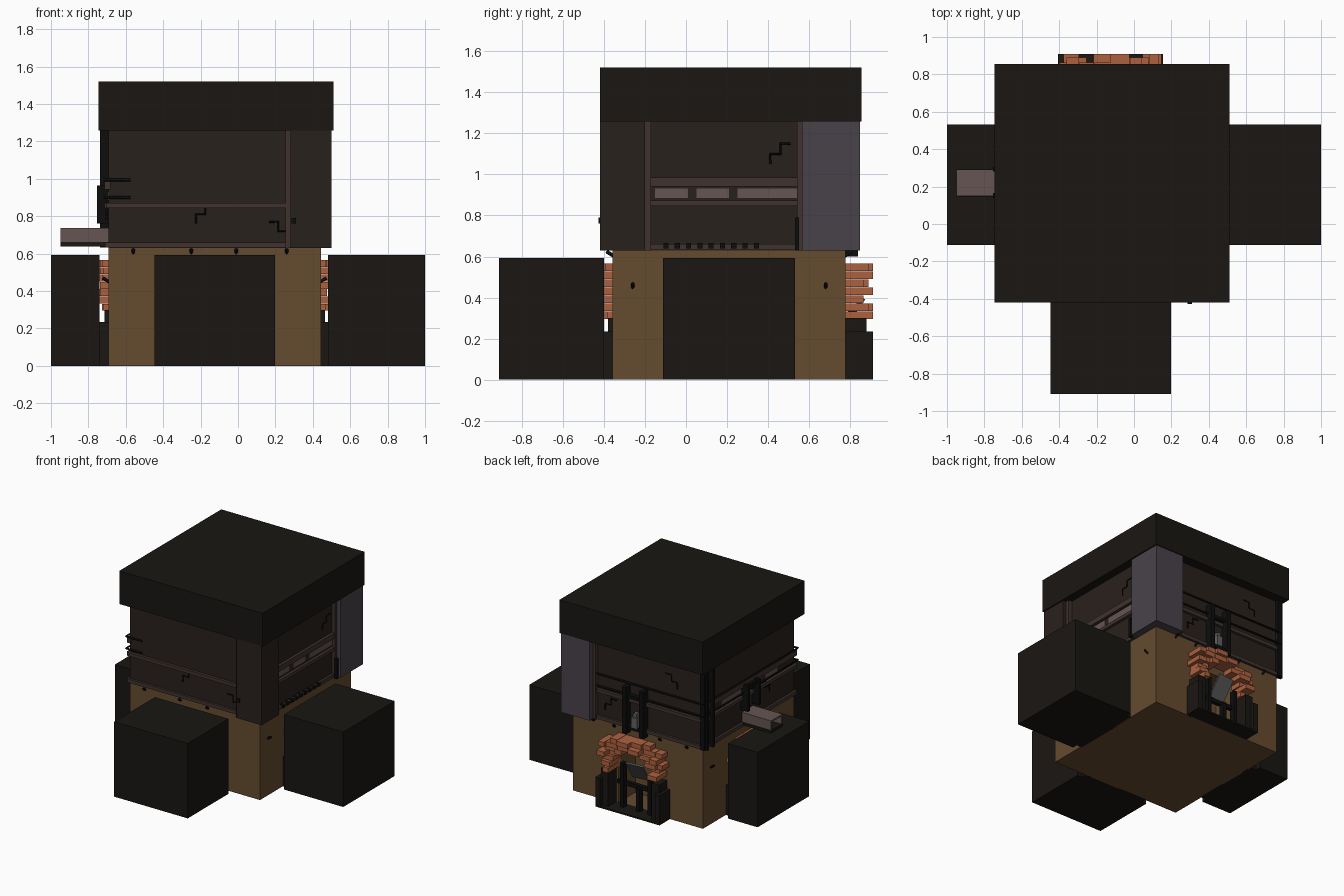
import bpy, bmesh, random
from mathutils import Vector, Matrix

if "Cube" in bpy.data.objects:
    bpy.data.objects.remove(bpy.data.objects["Cube"])

random.seed(4)
CX, CY, H = -0.125, 0.21, 0.568          # tower centre and half width
COL = dict(black=(.004, .004, .004), dark=(.010, .008, .006), wall=(.022, .015, .012),
           trim=(.05, .032, .027), earth=(.13, .07, .028), brick=(.42, .12, .05),
           pale=(.065, .055, .068), pink=(.13, .09, .085), metal=(.12, .12, .12))
MATS = {}
for n, c in COL.items():
    MATS[n] = bpy.data.materials.new(n)
    MATS[n].diffuse_color = (*c, 1)


def build(name, color, boxes):
    """One object from boxes (x0, x1, y0, y1, z0, z1)."""
    bm = bmesh.new()
    for x0, x1, y0, y1, z0, z1 in boxes:
        m = Matrix.Translation(((x0 + x1) / 2, (y0 + y1) / 2, (z0 + z1) / 2))
        m = m @ Matrix.Diagonal((abs(x1 - x0), abs(y1 - y0), abs(z1 - z0), 1))
        bmesh.ops.create_cube(bm, size=1, matrix=m)
    me = bpy.data.meshes.new(name)
    bm.to_mesh(me)
    bm.free()
    ob = bpy.data.objects.new(name, me)
    bpy.context.collection.objects.link(ob)
    me.materials.append(MATS[color])
    return ob


def at(side, u, d, z):
    """Wall coordinates: u along the wall, d outward from the tower centre."""
    return {'front': (CX + u, CY - d, z), 'back': (CX + u, CY + d, z),
            'right': (CX + d, CY + u, z), 'left': (CX - d, CY + u, z)}[side]


def wb(side, u0, u1, d0, d1, z0, z1):
    a, b = at(side, u0, d0, z0), at(side, u1, d1, z1)
    return (a[0], b[0], a[1], b[1], z0, z1)


def pipe(name, pts, r, color='black'):
    cu = bpy.data.curves.new(name, 'CURVE')
    cu.dimensions = '3D'
    cu.bevel_depth, cu.bevel_resolution, cu.use_fill_caps = r, 0, True
    sp = cu.splines.new('POLY')
    sp.points.add(len(pts) - 1)
    for p, q in zip(sp.points, pts):
        p.co = (*q, 1)
    ob = bpy.data.objects.new(name, cu)
    bpy.context.collection.objects.link(ob)
    cu.materials.append(MATS[color])


# lower block with the back doorway cut out
base = build('lower_block', 'earth', [(CX - H, CX + H, CY - H, CY + H, 0, .63)])
cutter = build('doorway_cutter', 'black', [wb('back', -.17, .17, .36, .8, .012, .43)])
cutter.hide_render = True
cutter.hide_viewport = True
cutter.display_type = 'WIRE'
mod = base.modifiers.new('doorway', 'BOOLEAN')
mod.object, mod.solver = cutter, 'EXACT'

# upper walls, roof and corner pillars
build('upper_walls', 'wall', [(CX - H, CX + H, CY - H, CY + H, .63, 1.27)])
build('roof_block', 'dark', [(-.745, .51, -.42, .855, 1.258, 1.52)])
build('front_corner_pillar', 'wall', [(.28, .50, -.418, -.20, .63, 1.26)])
build('back_corner_pillar', 'pale', [(.25, .50, .565, .848, .63, 1.26)])

# covered passages on three sides
build('front_passage', 'dark', [wb('front', -.322, .322, .61, 1.12, 0, .593)])
build('right_passage', 'dark', [wb('right', -.322, .322, .605, 1.125, 0, .593)])
build('left_passage', 'dark', [wb('left', -.322, .322, .615, .875, 0, .593)])

# stepped brick surrounds, dark door posts and threshold on all four sides
for side in ('front', 'right', 'left', 'back'):
    out = .70 if side == 'back' else .62
    bricks = []
    for r in range(7):
        z0 = .295 + r * .039
        outer = (.22, .27, .25, .275, .24, .26, .17)[r]
        inner = (.17, .17, .16, .13, .07, 0, 0)[r]
        for s in (-1, 1):
            u = inner
            while u < outer - .03:
                w = min(random.uniform(.06, .11), outer - u)
                d = out - random.choice((0, .02, .045, .065)) * (out - H) / .13
                bricks.append(wb(side, s * u, s * (u + w - .003), H - .02, d, z0, z0 + .037))
                u += w
    build(side + '_brick_surround', 'brick', bricks)
    build(side + '_door_posts', 'dark', [wb(side, s * a, s * b, H - .01, d, 0, h)
          for s in (-1, 1) for a, b, d, h in ((.19, .255, out - .03, .30), (.24, .28, out, .235))]
          + [wb(side, -.28, .28, H - .01, out, 0, .012)])

# fittings inside the back doorway
build('doorway_rails', 'black', [wb('back', u, u + .03, .58, .62, .01, h)
      for u, h in ((-.15, .33), (-.05, .2), (.09, .36))] + [wb('back', -.16, .16, .57, .60, .18, .21)])
flap = build('doorway_flap', 'metal', [(-.07, .07, -.006, .006, -.09, .09)])
flap.location = at('back', -.02, .60, .32)
flap.rotation_euler = (-.6, 0, .1)

# ledges and frames around the wall panels
SPAN = {'front': (-.58, .405), 'back': (-.58, .375), 'right': (-.41, .355), 'left': (-.58, .58)}
for side, (a, b) in SPAN.items():
    strips = [wb(side, a, b, H - .01, H + .018, .632, .66),
              wb(side, a, b, H - .01, H + .022, .845, .872)]
    if side in ('right', 'left'):
        strips.append(wb(side, a, b, H - .01, H + .022, .942, .985))
        build(side + '_window_band', 'pink', [wb(side, u, u + .16, H - .01, H + .006, .885, .932)
              for u in (-.36, -.16, .04, .18)])
    if side != 'left':
        strips.append(wb(side, b - .025, b, H - .01, H + .03, .63, 1.26))
    if side == 'right':
        strips.append(wb(side, a, a + .03, H - .01, H + .03, .63, 1.26))
    build(side + '_panel_frame', 'trim', strips)

# wrapping pipes on the left and back, and corner posts
for z in (.90, .995):
    d = H + .022
    pipe('wrapping_pipe', [at('front', -.45, d, z), at('front', -d, d, z),
                           at('back', -d, d, z), at('back', .37, d, z)], .008)
build('corner_posts', 'black', [wb('left', u, u + .025, H - .01, H + .045, .632, 1.26) for u in (.48, .555)]
      + [wb('back', -H - .03, -H + .01, H - .01, H + .025, .632, 1.26)])

# zigzag pipes on the walls
for side, u, z, s in (('front', .39, .67, -1), ('front', -.1, .76, 1), ('back', -.35, 1.05, 1),
                      ('back', .28, .72, -1), ('left', -.25, .78, 1), ('right', .2, 1.05, 1)):
    pipe(side + '_zigzag_pipe', [at(side, u + s * i * .05, H + .01, z + j * .05)
         for i, j in ((0, 0), (0, 1), (1, 1), (1, 2), (2, 2))], .006)

# twin posts with lantern on the back wall, and above the left chute
build('back_twin_posts', 'black', [wb('back', u, u + .035, H - .01, H + .06, .60, .97) for u in (-.085, .065)]
      + [wb('back', -.085, .1, H, H + .04, z, z + .025) for z in (.635, .88)])
build('back_lantern', 'metal', [wb('back', -.02, .03, H, H + .045, .66, .74),
                                wb('back', -.01, .02, H, H + .035, .74, .77)])
build('left_twin_posts', 'black', [wb('left', u, u + .025, H - .01, H + .062, .76, .965) for u in (-.07, .07)]
      + [wb('left', -.07, .09, H, H + .045, .93, .955)])

# open ended chute on the left
build('chute_floor', 'dark', [(-.95, -.68, .145, .295, .638, .662)])
build('chute_shell', 'pink', [(-.95, -.68, .15, .162, .66, .735), (-.95, -.68, .28, .292, .66, .735),
                              (-.95, -.68, .15, .292, .725, .737)])

# small hooks, studs and lamp
hooks = [('front', u, .615) for u in (-.435, -.125, .115, .385)] + \
        [('back', u, .615) for u in (-.435, -.2, .2, .385)] + \
        [(s, u, .46) for s in ('right', 'left') for u in (-.47, .47)]
for side, u, z in hooks:
    pipe(side + '_hook', [at(side, u, H - .005, z - .012), at(side, u, H + .03, z + .01)], .009)
build('right_studs', 'black', [wb('right', -.32 + i * .055, -.295 + i * .055, H, H + .03, .64, .665)
                               for i in range(9)])
build('right_downpipe', 'black', [(.47, .495, .53, .55, .63, .79)])
build('pillar_lamp', 'black', [(.285, .31, -.427, -.41, .76, .79)])

for m in bpy.data.materials:
    if m.users and not m.is_grease_pencil:
        m.use_nodes = True
        m.node_tree.nodes["Principled BSDF"].inputs["Base Color"].default_value = m.diffuse_color
